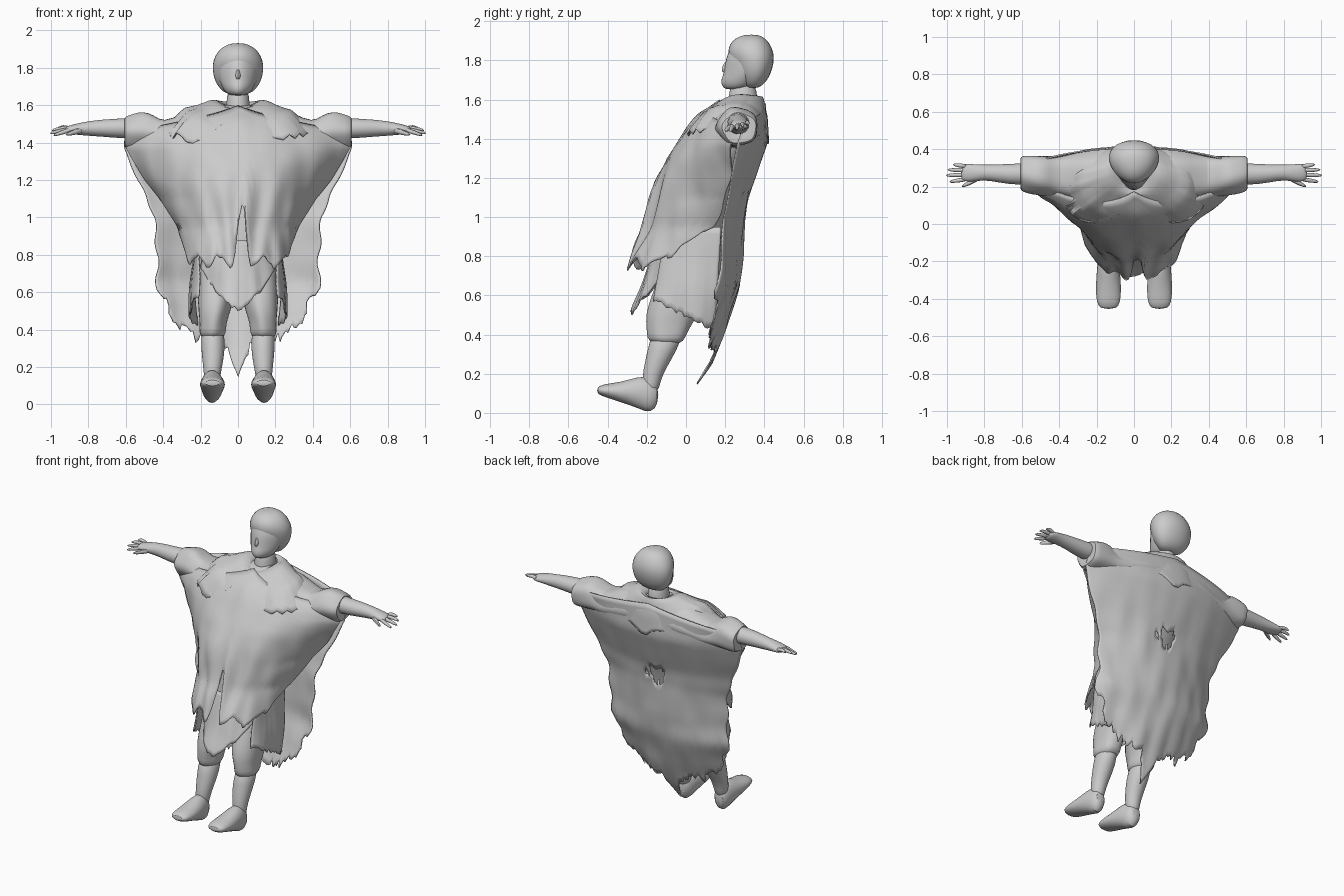
import bpy, bmesh, math, random
from mathutils import Vector, noise

cube = bpy.data.objects.get("Cube")
if cube:
    bpy.data.objects.remove(cube)
random.seed(4)

grey = bpy.data.materials.new("plain grey")
grey.use_nodes = True
grey.diffuse_color = (0.6, 0.6, 0.6, 1)
grey.node_tree.nodes["Principled BSDF"].inputs["Base Color"].default_value = (0.6, 0.6, 0.6, 1)


def finish(name, bm, mirror=False, subdivide=False, thick=0.0):
    bmesh.ops.recalc_face_normals(bm, faces=bm.faces)
    mesh = bpy.data.meshes.new(name)
    bm.to_mesh(mesh)
    bm.free()
    mesh.materials.append(grey)
    ob = bpy.data.objects.new(name, mesh)
    bpy.context.collection.objects.link(ob)
    bpy.ops.object.select_all(action='DESELECT')
    ob.select_set(True)
    bpy.context.view_layer.objects.active = ob
    bpy.ops.object.shade_smooth_by_angle(angle=math.radians(50))
    if mirror:
        ob.modifiers.new("Mirror", 'MIRROR')
    if subdivide:
        ob.modifiers.new("Subdivision", 'SUBSURF').levels = 1
    if thick:
        ob.modifiers.new("Solidify", 'SOLIDIFY').thickness = thick


def loft(name, axis, rows, mirror=False, n=14, wobble=0.0, taper=0.0):
    """Elliptical sections: (position, low a, high a, low b, high b) along an axis."""
    bm = bmesh.new()
    rings = []
    for p, a0, a1, b0, b1 in rows:
        ring = []
        for i in range(n):
            t = 2 * math.pi * i / n
            k = 1 + wobble * math.sin(5 * t + 9 * p)
            a = (a0 + a1) / 2 + (a1 - a0) / 2 * math.cos(t) * k * (1 + taper * math.sin(t))
            b = (b0 + b1) / 2 + (b1 - b0) / 2 * math.sin(t) * k
            co = {'x': (p, a, b), 'y': (a, p, b), 'z': (a, b, p)}[axis]
            ring.append(bm.verts.new(co))
        rings.append(ring)
    for r, s in zip(rings, rings[1:]):
        for i in range(n):
            j = (i + 1) % n
            bm.faces.new((r[i], r[j], s[j], s[i]))
    bm.faces.new(rings[0])
    bm.faces.new(rings[-1])
    finish(name, bm, mirror, subdivide=True)


def sample(table, k):
    """Interpolate rows keyed by ascending first column."""
    if k <= table[0][0]:
        return table[0][1:]
    for lo, hi in zip(table, table[1:]):
        if k <= hi[0]:
            f = (k - lo[0]) / (hi[0] - lo[0])
            return [a + (b - a) * f for a, b in zip(lo[1:], hi[1:])]
    return table[-1][1:]


def sheet(name, cols, rows, point, closed=False, hole=None, mirror=False):
    """Cloth grid from a point function of column and row fractions."""
    bm = bmesh.new()
    g = [[bm.verts.new(point(i / cols, j / rows, i)) for j in range(rows + 1)]
         for i in range(cols if closed else cols + 1)]
    for i in range(cols):
        a, b = g[i], g[(i + 1) % len(g)]
        for j in range(rows):
            f = bm.faces.new((a[j], b[j], b[j + 1], a[j + 1]))
            if hole and hole(f.calc_center_median()):
                bm.faces.remove(f)
    finish(name, bm, mirror, thick=0.008)


def rag(n, size):
    return [random.uniform(-size, size) for _ in range(n + 1)]


def crease(x, y, z, size):
    return size * noise.noise(Vector((x * 9, y * 9, z * 4)))


# Head, hair, neck
loft("face", 'z', [(1.65, -.04, .04, .2, .28), (1.67, -.07, .07, .18, .34),
     (1.70, -.085, .085, .175, .36), (1.73, -.1, .1, .19, .38), (1.78, -.11, .11, .195, .4),
     (1.83, -.112, .112, .208, .4), (1.88, -.085, .085, .235, .4), (1.9, -.04, .04, .28, .38)], taper=.3)
loft("nose", 'z', [(1.735, -.012, .012, .185, .23), (1.755, -.018, .018, .175, .23),
     (1.8, -.008, .008, .2, .23)], n=8)
loft("hair", 'z', [(1.655, -.065, .065, .3, .37), (1.69, -.1, .1, .27, .412),
     (1.73, -.128, .128, .25, .435), (1.79, -.14, .14, .228, .453), (1.84, -.136, .136, .208, .452),
     (1.885, -.112, .112, .22, .432), (1.915, -.08, .08, .252, .405), (1.932, -.03, .03, .3, .37)],
     taper=.18)
loft("neck", 'z', [(1.52, -.08, .08, .19, .38), (1.6, -.062, .062, .22, .365),
     (1.7, -.06, .06, .22, .36)])

# Body and baggy trousers
loft("body", 'z', [(.58, -.1, .1, -.13, .13), (.75, -.2, .2, -.13, .18), (.95, -.22, .22, -.12, .18),
     (1.2, -.22, .22, -.05, .28), (1.42, -.25, .25, .06, .36), (1.57, -.1, .1, .2, .37)])
loft("trouser_leg", 'z', [(.35, .08, .195, -.175, -.02), (.385, .062, .21, -.2, .0),
     (.43, .065, .205, -.2, .02), (.5, .04, .215, -.21, .06), (.6, .015, .22, -.18, .15),
     (.75, .0, .22, -.125, .19), (.9, .03, .215, -.06, .18)], True, 18, .04)

# Shins and feet
loft("shin", 'z', [(.1, .1, .18, -.22, -.14), (.16, .092, .183, -.225, -.13), (.22, .08, .19, -.22, -.105),
     (.31, .065, .2, -.2, -.05), (.42, .075, .2, -.18, .0)], True)
loft("foot", 'y', [(-.455, .095, .178, .098, .13), (-.425, .07, .203, .083, .148), (-.33, .066, .207, .053, .158),
     (-.24, .075, .2, .02, .19), (-.18, .085, .193, -.008, .185), (-.14, .11, .175, .045, .14)], True)

# Sleeves and shoulders
loft("sleeve", 'x', [(.0, .1, .41, 1.34, 1.6), (.2, .11, .41, 1.35, 1.6), (.3, .12, .39, 1.36, 1.56),
     (.4, .14, .37, 1.36, 1.51), (.45, .15, .365, 1.36, 1.55), (.51, .155, .37, 1.36, 1.57),
     (.57, .165, .37, 1.36, 1.55), (.615, .18, .365, 1.37, 1.535), (.6, .22, .33, 1.41, 1.51)],
     True, 18, .06)

# Arms, hands, fingers
loft("arm", 'x', [(.5, .215, .33, 1.42, 1.54), (.62, .205, .325, 1.42, 1.53), (.72, .22, .32, 1.43, 1.525),
     (.8, .235, .318, 1.435, 1.515), (.85, .225, .32, 1.44, 1.505), (.91, .225, .325, 1.445, 1.49),
     (.925, .24, .31, 1.455, 1.48)], True)
for name, y0, y1, z1, tip in (("index_finger", .24, .225, 1.435, .99), ("middle_finger", .263, .26, 1.445, 1.01),
                              ("ring_finger", .287, .29, 1.46, 1.0), ("little_finger", .308, .318, 1.47, .97)):
    loft(name, 'x', [(.89, y0 - .013, y0 + .013, 1.455, 1.485),
         ((.9 + tip) / 2, (y0 + y1) / 2 - .013, (y0 + y1) / 2 + .013, z1 + .004, z1 + .03),
         (tip, y1 - .007, y1 + .007, z1 - .004, z1 + .01)], True, 8)
loft("thumb", 'x', [(.82, .235, .275, 1.45, 1.49), (.87, .208, .24, 1.44, 1.475),
     (.925, .19, .207, 1.432, 1.45)], True, 8)

# Tunic front: height -> half width, centre depth, edge depth, two roundness powers
front = [(.74, .285, -.295, .0, 2.6, 1.8), (.85, .3, -.25, .08, 2.6, 1.8), (.95, .325, -.205, .15, 2.5, 1.6),
         (1.1, .42, -.175, .21, 2.2, 1.2), (1.2, .5, -.145, .22, 2.1, 1), (1.3, .56, -.1, .225, 2, 1),
         (1.38, .605, -.045, .23, 2, 1), (1.45, .58, .0, .23, 2, 1), (1.53, .43, .07, .23, 2, 1),
         (1.6, .3, .17, .24, 2, 1)]
COLS = 64
front_rag = rag(COLS, .01)


def tunic_point(u, v, i):
    t = math.sin((u - .5) * math.pi)
    hem = .765 + .17 * max(0, abs(t) - .93) / .07 + front_rag[i] + .03 * math.sin(15 * t + .6)
    hem += .32 * max(0, 1 - abs(t - .07) / .16) ** 1.3
    z = (1.6 - .13 * abs(t)) * (1 - v) + hem * v
    w, yc, ys, p, q = sample(front, z)
    x = t * w
    y = yc + (ys - yc) * (1 - max(0, 1 - abs(t) ** p) ** (1 / q))
    y += .014 * v * math.sin(20 * t + 2 * z) * (1 - abs(t)) + crease(x, y, z, .025 * min(1, 3 * v))
    return (x, y, z)


sheet("tunic_front", COLS, 28, tunic_point)

# Long tattered cape at the back
cape = [(.15, .43, .055, .0), (.25, .43, .12, .0), (.43, .43, .195, .07), (.65, .43, .262, .165),
        (.8, .43, .285, .175), (1.0, .445, .295, .19), (1.12, .49, .315, .21), (1.2, .535, .345, .225),
        (1.38, .61, .41, .265), (1.58, .58, .4, .34)]
hem_line = [(0, .15), (.1, .27), (.2, .335), (.55, .36), (.75, .44), (.88, .53), (1, .64)]
cape_rag = rag(COLS, .03)


def cape_point(u, v, i):
    t = 2 * u - 1
    hem = sample(hem_line, abs(t))[0] + cape_rag[i] * min(1, 6 * abs(t))
    z = (1.58 - .09 * abs(t)) * (1 - v) + hem * v
    w, yc, ys = sample(cape, z)
    x = t * (w + .012 * v * math.sin(31 * z))
    y = yc + (ys - yc) * t * t + crease(x, y=0, z=z, size=.022 * v)
    return (x, y, z)


def torn(c):
    r = math.hypot(c.x, (c.z - 1.06) * 1.1)
    return r < .05 + .06 * noise.noise(c * 23)


sheet("cape", COLS, 36, cape_point, hole=torn)

# Shoulder mantle: row fraction -> half width, front, back, heights at side, front, back
mantle = [(0, .065, .215, .37, 1.6, 1.575, 1.61), (.2, .13, .155, .395, 1.63, 1.58, 1.615),
          (.6, .29, .03, .418, 1.575, 1.48, 1.51), (1, .4, -.06, .424, 1.46, 1.34, 1.4)]
mantle_rag = rag(COLS, .022)


def mantle_point(u, v, i):
    a = 2 * math.pi * u
    c, s = math.cos(a), math.sin(a)
    opening = 1 - .65 * max(0, -s) ** 9
    rx, yf, yb, zs, zf, zb = sample(mantle, v * opening)
    z = zs * c * c + (zb if s > 0 else zf) * s * s
    z += v ** 3 * (mantle_rag[i] + .015 * math.sin(7 * a)) * opening
    x, y = rx * c, (yf + yb) / 2 + (yb - yf) / 2 * s
    return (x, y, z + crease(x, y, z, .02 * v))


sheet("shoulder_mantle", COLS, 12, mantle_point, closed=True)

# Skirt panels over the outer thighs
skirt_rag = rag(24, .012)


def skirt_point(u, v, i):
    z = .95 * (1 - v) + (.58 - .16 * u + skirt_rag[i]) * v
    x = .215 + .04 * v * math.sin(math.pi * u) ** .7 + .015 * u
    y = -.1 + .28 * u - (.07 - .04 * u) * v
    return (x + crease(x, y, z, .02 * v), y, z)


sheet("side_skirt", 24, 14, skirt_point, mirror=True)

# Loincloth hanging below the tunic
cloth_rag = rag(24, .012)


def loincloth_point(u, v, i):
    t = 2 * u - 1
    z = .88 * (1 - v) + (.51 + .22 * abs(t) ** 1.5 + cloth_rag[i]) * v
    y = -.15 - .13 * v * (1 - t * t) + .07 * t * t
    x = (.17 + .035 * v) * t
    return (x, y + crease(x, y, z, .03 * v), z)


sheet("loincloth", 24, 14, loincloth_point)
